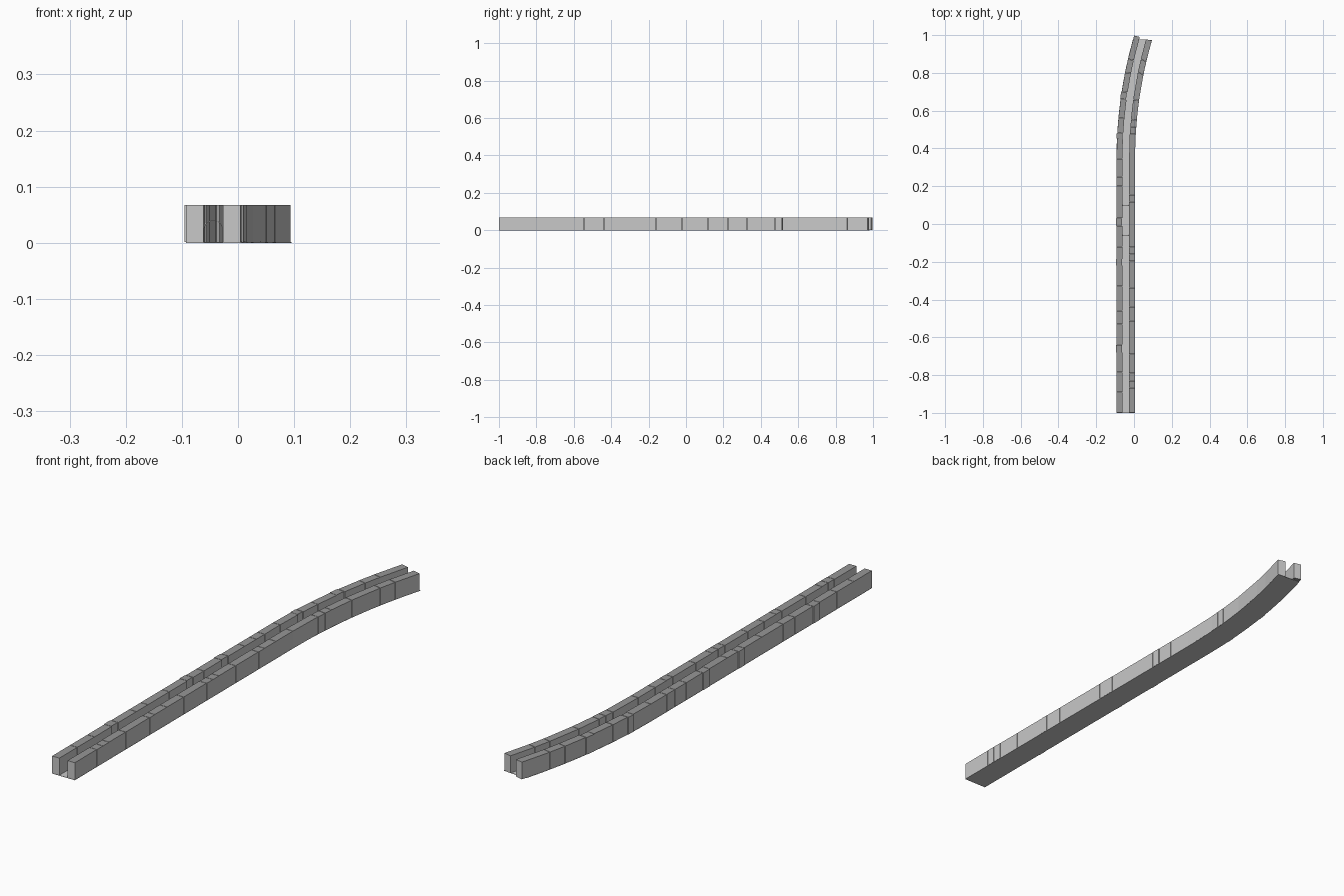
import bpy
import bmesh
import math
from mathutils import Vector

default_cube = bpy.data.objects.get("Cube")
if default_cube:
    bpy.data.objects.remove(default_cube)

CENTRE_X = -0.044     # centreline of the straight stretch
BEND_START = 0.34     # where the street starts to bend
BEND_RADIUS = 2.32
BEND_ANGLE = math.radians(16.2)
HALF_WIDTH = 0.049
HEIGHT = 0.067
FLOOR = 0.001


def make_material(name, grey):
    material = bpy.data.materials.new(name)
    material.use_nodes = True
    colour = (grey, grey, grey, 1)
    material.diffuse_color = colour
    shader = material.node_tree.nodes["Principled BSDF"]
    shader.inputs["Base Color"].default_value = colour
    return material


light_grey = make_material("light grey", 0.58)
roof_grey = make_material("roof grey", 0.31)


def path_point(y, offset):
    """Point and heading on the line running beside the centreline."""
    radius = BEND_RADIUS - offset
    if y <= BEND_START:
        return Vector((CENTRE_X + offset, y, 0)), 0
    angle = min(math.asin((y - BEND_START) / radius), BEND_ANGLE)
    x = CENTRE_X + BEND_RADIUS - radius * math.cos(angle)
    return Vector((x, BEND_START + radius * math.sin(angle), 0)), angle


def finish(name, bm, materials):
    mesh = bpy.data.meshes.new(name)
    bmesh.ops.recalc_face_normals(bm, faces=bm.faces[:])
    bm.to_mesh(mesh)
    bm.free()
    for material in materials:
        mesh.materials.append(material)
    obj = bpy.data.objects.new(name, mesh)
    bpy.context.collection.objects.link(obj)
    return obj


def prism(bm, corners, bottom, top):
    """Extrude a flat outline between two heights."""
    low = [bm.verts.new((c.x, c.y, bottom)) for c in corners]
    high = [bm.verts.new((c.x, c.y, top)) for c in corners]
    faces = [bm.faces.new(low), bm.faces.new(high)]
    for i in range(len(corners)):
        j = (i + 1) % len(corners)
        bm.faces.new((low[i], low[j], high[j], high[i]))
    return faces


def building_row(name, offset, width, cuts, small_shift):
    """Row of straight blocks that follows the bend."""
    for number, (start, end) in enumerate(zip(cuts, cuts[1:]), 1):
        shift = small_shift if end - start < 0.045 else 0
        a, _ = path_point(start, offset + shift)
        b, _ = path_point(end, offset + shift)
        along = (b - a).normalized()
        side = Vector((along.y, -along.x, 0)) * width / 2
        gap = along * 0.001
        a, b = a + gap, b - gap
        bm = bmesh.new()
        caps = prism(bm, [a - side, a + side, b + side, b - side], FLOOR, HEIGHT)
        for face in caps:
            face.material_index = 1
        finish(f"{name}_{number}", bm, [light_grey, roof_grey])


# Street floor under both rows
bm = bmesh.new()
ys = [-1] + [BEND_START + i * 0.08 for i in range(9)]
left_edge = [path_point(y, HALF_WIDTH)[0] for y in ys]
right_edge = [path_point(y, -HALF_WIDTH)[0] for y in ys]
prism(bm, right_edge + left_edge[::-1], 0, FLOOR)
finish("street_floor", bm, [light_grey])

# Building rows
right_cuts = [-1, -.89, -.785, -.68, -.64, -.53, -.46, -.33, -.22, -.185, -.12,
              -.01, .03, .13, .2, .25, .345, .45, .48, .56, .66, .7, .8, .87, .995]
left_cuts = [-1, -.866, -.829, -.791, -.69, -.545, -.513, -.438, -.337, -.198,
             -.16, -.123, -.021, .118, .155, .225, .328, .475, .515, .55,
             .657, .797, .866, .975]
building_row("right_building", -0.033, 0.031, right_cuts, -0.003)
building_row("left_building", 0.033, 0.031, left_cuts, 0.001)

# Thin arches across the street
for number, y in enumerate([-.3, -.13, -.06, .1, .17, .27], 1):
    centre, _ = path_point(y, 0)
    outlines = []
    for radius in (0.0175, 0.0167):
        arc = [(radius * math.cos(math.pi * i / 12), 0.0225 + radius * math.sin(math.pi * i / 12))
               for i in range(13)]
        outlines.append([(radius, FLOOR)] + arc + [(-radius, FLOOR)])
    bm = bmesh.new()
    outer, inner = [[bm.verts.new((centre.x + x, y, z)) for x, z in line] for line in outlines]
    for i in range(len(outer) - 1):
        bm.faces.new((outer[i], outer[i + 1], inner[i + 1], inner[i]))
    arch = finish(f"street_arch_{number}", bm, [light_grey])
    solid = arch.modifiers.new("Thickness", "SOLIDIFY")
    solid.thickness = 0.001
